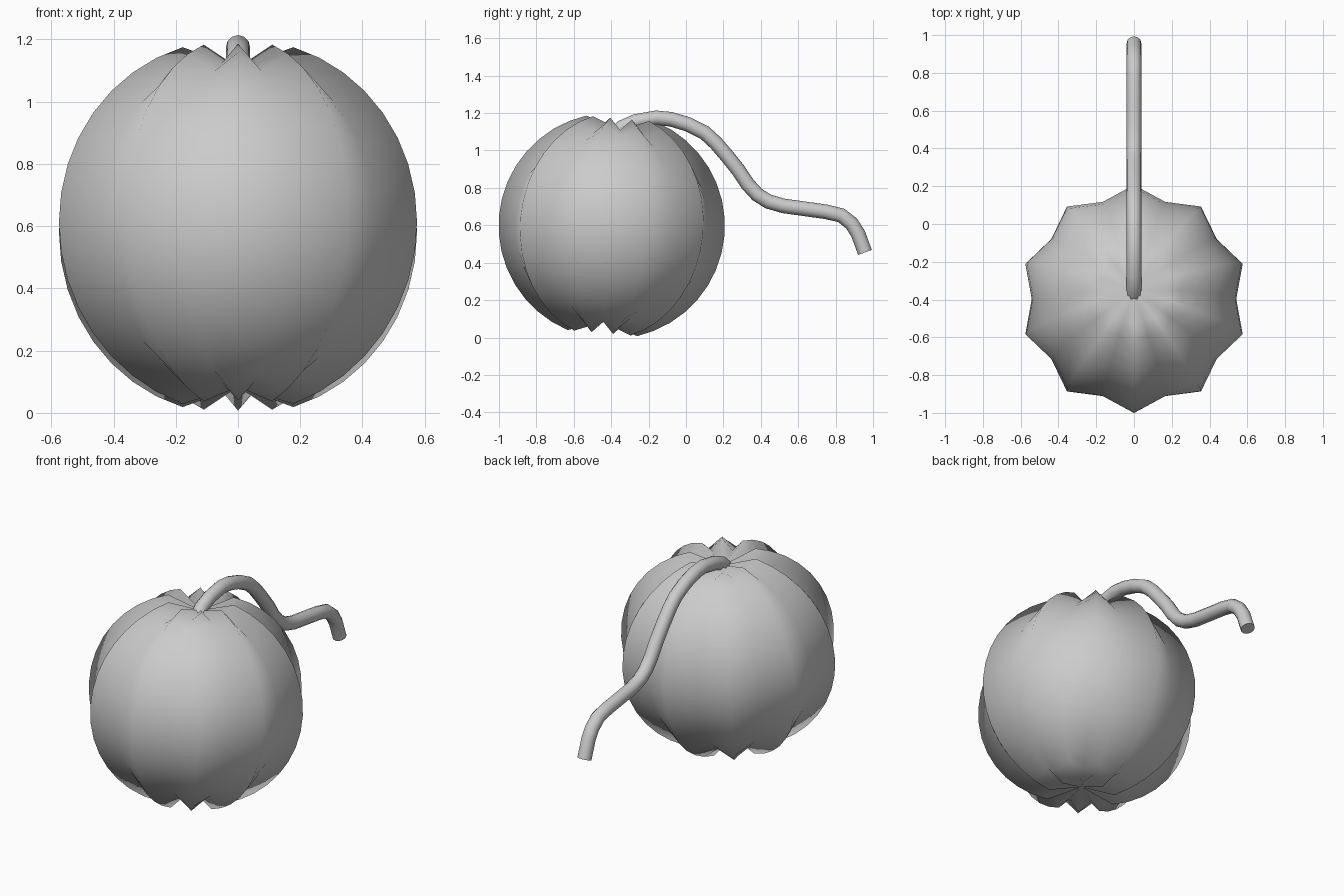
import bpy, bmesh
from math import sin, cos, pi, radians
from mathutils import Matrix, Vector

if "Cube" in bpy.data.objects:
    bpy.data.objects.remove(bpy.data.objects["Cube"])

RIBS, RINGS = 10, 20
RADIUS, VALLEY, POLE = 0.605, 0.895, 0.515


def smooth(obj, angle):
    bpy.ops.object.select_all(action='DESELECT')
    obj.select_set(True)
    bpy.context.view_layer.objects.active = obj
    bpy.ops.object.shade_smooth_by_angle(angle=radians(angle))


# Ribbed gourd body: star-shaped rings on a sphere, with sunken poles
bm = bmesh.new()
n = RIBS * 2
rings = []
for i in range(2, RINGS - 1):
    phi = pi * i / RINGS
    ring = []
    for k in range(n):
        a = pi / 2 + 2 * pi * k / n
        r = RADIUS * (VALLEY if k % 2 else 1)
        ring.append(bm.verts.new((r * sin(phi) * cos(a), r * sin(phi) * sin(a), r * cos(phi))))
    rings.append(ring)
top = bm.verts.new((0, 0, POLE))
bottom = bm.verts.new((0, 0, -POLE))
for k in range(n):
    j = (k + 1) % n
    for upper, lower in zip(rings, rings[1:]):
        bm.faces.new((upper[k], lower[k], lower[j], upper[j]))
    bm.faces.new((top, rings[0][k], rings[0][j]))
    bm.faces.new((bottom, rings[-1][j], rings[-1][k]))
bmesh.ops.transform(bm, verts=bm.verts,
                    matrix=Matrix.Translation((0, -0.397, 0.597)) @ Matrix.Rotation(radians(-5), 4, 'X'))
bmesh.ops.recalc_face_normals(bm, faces=bm.faces)
mesh = bpy.data.meshes.new("gourd_body")
bm.to_mesh(mesh)
bm.free()
body = bpy.data.objects.new("gourd_body", mesh)
bpy.context.collection.objects.link(body)
smooth(body, 180)

# Drooping stem: round tube along a side-view path (y, z)
path = [(-0.375, 1.09), (-0.34, 1.125), (-0.27, 1.155), (-0.16, 1.175), (-0.08, 1.167), (0.01, 1.14),
        (0.10, 1.095), (0.16, 1.04), (0.22, 0.97), (0.28, 0.895), (0.33, 0.82), (0.38, 0.765),
        (0.44, 0.727), (0.52, 0.704), (0.62, 0.69), (0.75, 0.672), (0.83, 0.653),
        (0.885, 0.61), (0.92, 0.555), (0.957, 0.455)]
curve = bpy.data.curves.new("stem", 'CURVE')
curve.dimensions = '3D'
curve.bevel_depth = 0.039
curve.bevel_resolution = 4
curve.use_fill_caps = True
spline = curve.splines.new('POLY')
spline.points.add(len(path) - 1)
for p, (y, z) in zip(spline.points, path):
    p.co = (0, y, z, 1)
stem = bpy.data.objects.new("stem", curve)
bpy.context.collection.objects.link(stem)
bpy.ops.object.select_all(action='DESELECT')
stem.select_set(True)
bpy.context.view_layer.objects.active = stem
bpy.ops.object.convert(target='MESH')
smooth(bpy.context.view_layer.objects.active, 50)
